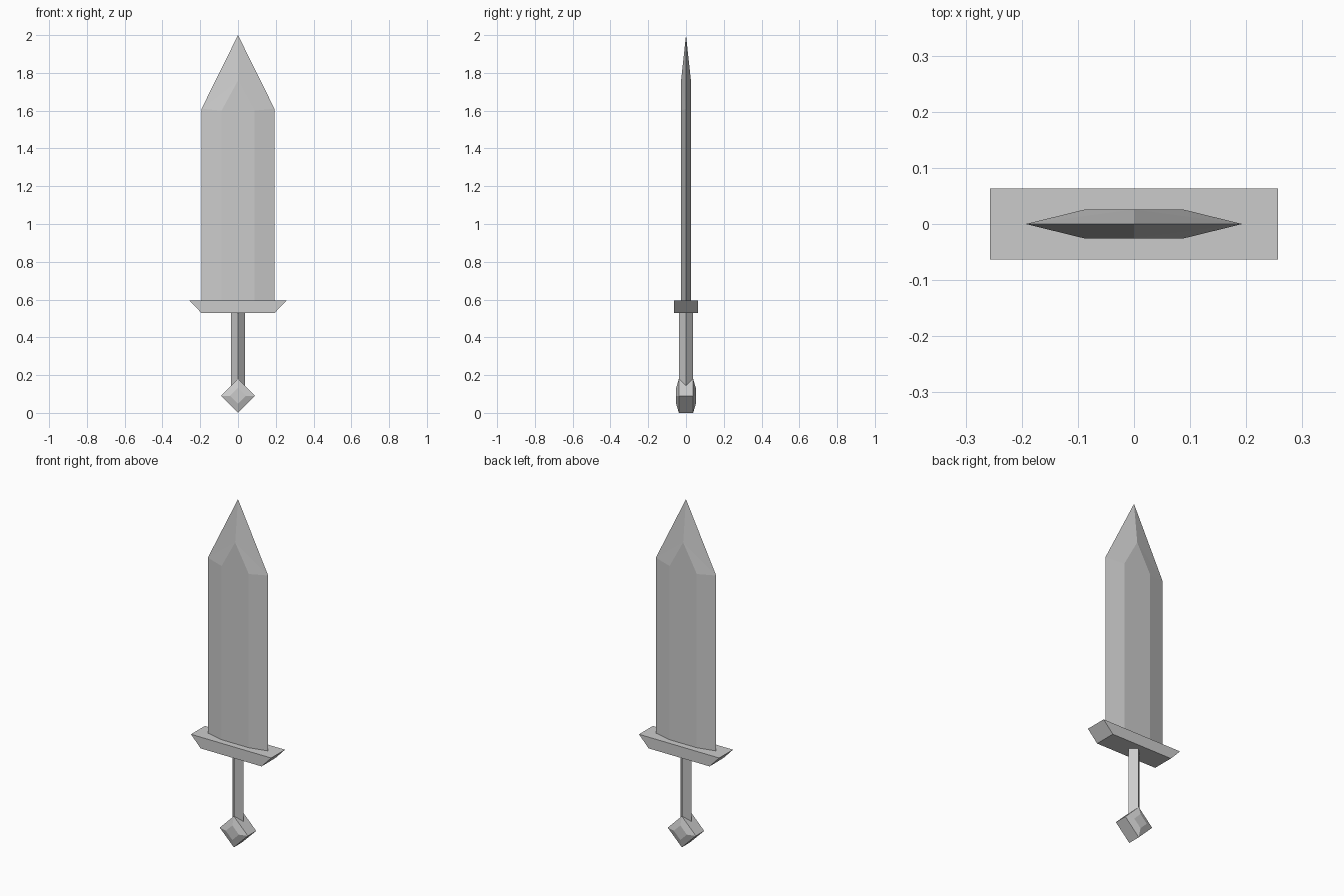
import bpy, bmesh

if "Cube" in bpy.data.objects:
    bpy.data.objects.remove(bpy.data.objects["Cube"])


def make_object(name, bm):
    bmesh.ops.recalc_face_normals(bm, faces=bm.faces[:])
    mesh = bpy.data.meshes.new(name)
    bm.to_mesh(mesh)
    bm.free()
    obj = bpy.data.objects.new(name, mesh)
    bpy.context.collection.objects.link(obj)
    return obj


def loft(name, rings):
    """Skin a stack of matching rings and cap both ends."""
    bm = bmesh.new()
    loops = [[bm.verts.new(p) for p in ring] for ring in rings]
    n = len(loops[0])
    for a, b in zip(loops, loops[1:]):
        for i in range(n):
            j = (i + 1) % n
            bm.faces.new((a[i], a[j], b[j], b[i]))
    bm.faces.new(loops[0])
    bm.faces.new(loops[-1])
    return make_object(name, bm)


def diamond_xz(r, y, zc):
    return [(r, y, zc), (0, y, zc + r), (-r, y, zc), (0, y, zc - r)]


def diamond_xy(r, z):
    return [(r, 0, z), (0, r, z), (-r, 0, z), (0, -r, z)]


# Pommel: diamond block with bevelled front and back
pz = 0.09
loft("pommel", [diamond_xz(r, y, pz) for r, y in
                ((0.042, -0.052), (0.09, -0.038), (0.09, 0.038), (0.042, 0.052))])

# Grip: square bar turned on edge
loft("grip", [diamond_xy(0.036, z) for z in (0.11, 0.54)])

# Guard: flat bar, wider at the top
loft("guard", [[(-w, -0.063, z), (w, -0.063, z), (w, 0.063, z), (-w, 0.063, z)]
               for w, z in ((0.195, 0.53), (0.257, 0.595))])

# Blade: flat front and back with bevelled edges and a point
half, flat, thick = 0.193, 0.087, 0.026
base, shoulder, ridge, top = 0.59, 1.61, 1.76, 2.0
bm = bmesh.new()
tip = bm.verts.new((0, 0, top))
edges = {s: [bm.verts.new((s * half, 0, z)) for z in (base, shoulder)] for s in (-1, 1)}
bottom = {}
for side in (-1, 1):
    y = side * thick
    peak = bm.verts.new((0, y, ridge))
    inner = {s: [bm.verts.new((s * flat, y, z)) for z in (base, shoulder - 0.01)]
             for s in (-1, 1)}
    bm.faces.new((inner[-1][0], inner[1][0], inner[1][1], peak, inner[-1][1]))
    for s in (-1, 1):
        bm.faces.new((*edges[s], *reversed(inner[s])))
        bm.faces.new((edges[s][1], tip, peak))
        bm.faces.new((edges[s][1], peak, inner[s][1]))
        bottom[side, s] = inner[s][0]
bm.faces.new((edges[-1][0], bottom[-1, -1], bottom[-1, 1],
              edges[1][0], bottom[1, 1], bottom[1, -1]))
make_object("blade", bm)
